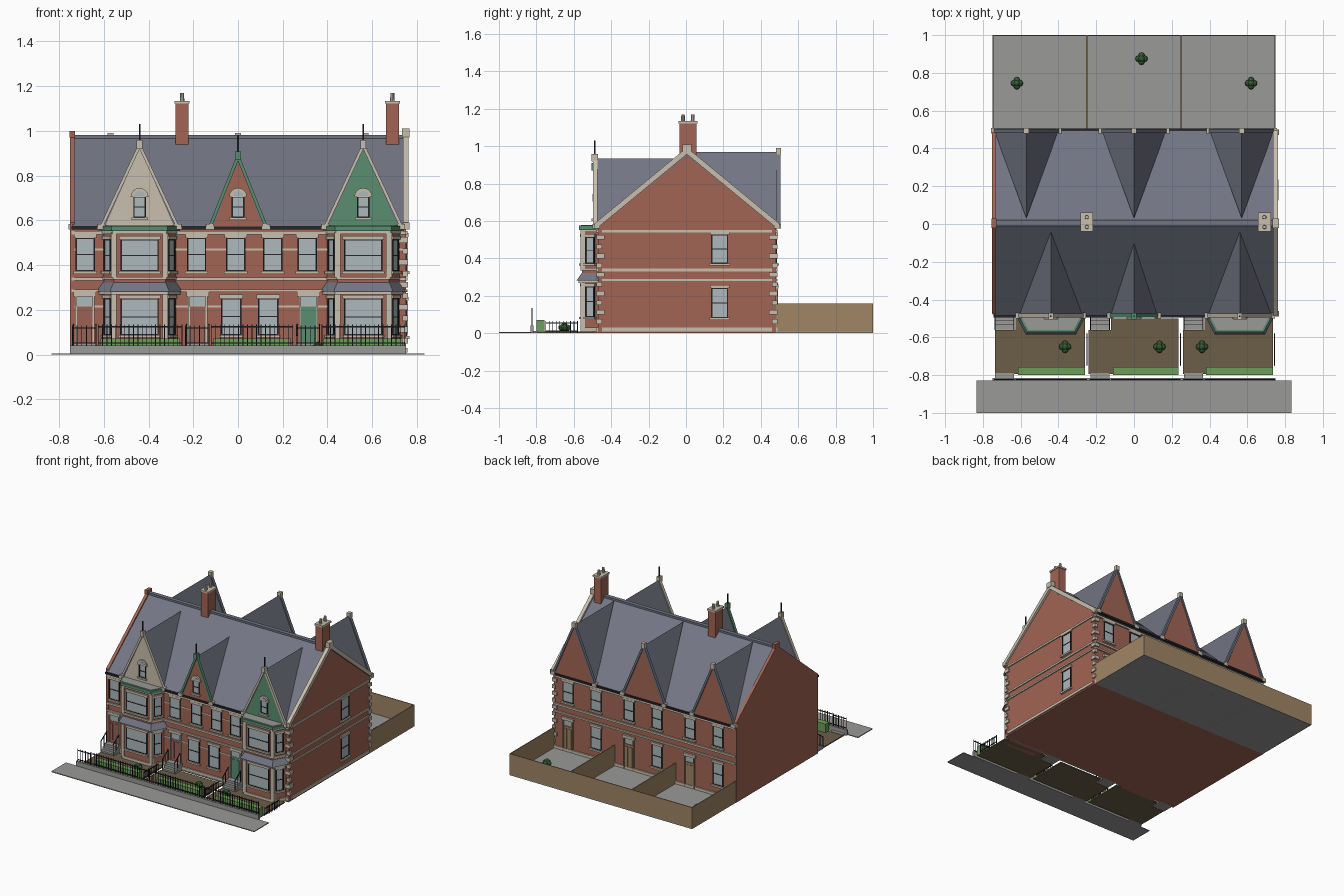
import bpy, bmesh, math
from mathutils import Matrix, Vector

if "Cube" in bpy.data.objects:
    bpy.data.objects.remove(bpy.data.objects["Cube"])

COL = dict(brick=(.36, .13, .09), stone=(.58, .52, .42), slate=(.17, .18, .23), glass=(.42, .48, .50),
           green=(.10, .27, .16), fence=(.35, .24, .13), soil=(.15, .11, .065), iron=(.02, .02, .025),
           hedge=(.15, .34, .10), leaf=(.04, .12, .04), pave=(.32, .32, .31), door=(.33, .12, .09))
parts = {}


def get(name, mat):
    return parts.setdefault((name, mat), bmesh.new())


def box(name, mat, x0, x1, y0, y1, z0, z1, M=Matrix()):
    m = M @ Matrix.Translation(((x0 + x1) / 2, (y0 + y1) / 2, (z0 + z1) / 2))
    bmesh.ops.create_cube(get(name, mat), size=1, matrix=m @ Matrix.Diagonal((x1 - x0, y1 - y0, z1 - z0, 1)))


def block(name, mat, c, s):
    box(name, mat, *[v for a, h in zip(c, s) for v in (a - h / 2, a + h / 2)])


def loft(name, mat, a, b):
    """Closed solid between two matching outlines."""
    bm = get(name, mat)
    va, vb = [bm.verts.new(p) for p in a], [bm.verts.new(p) for p in b]
    fs = [bm.faces.new(va), bm.faces.new(vb)]
    for i in range(len(a)):
        j = (i + 1) % len(a)
        fs.append(bm.faces.new((va[i], va[j], vb[j], vb[i])))
    bmesh.ops.recalc_face_normals(bm, faces=fs)


def bar(name, mat, p, q, w, h):
    p, q = Vector(p), Vector(q)
    m = Matrix.Translation((p + q) / 2) @ (q - p).to_track_quat('X', 'Z').to_matrix().to_4x4()
    bmesh.ops.create_cube(get(name, mat), size=1, matrix=m @ Matrix.Diagonal(((q - p).length, w, h, 1)))


def wall(x, y, ang):
    """Wall frame: local x runs along the wall, local -y points outwards."""
    return Matrix.Translation((x, y, 0)) @ Matrix.Rotation(ang, 4, 'Z')


FRONT, BACK, RIGHT = wall(0, -.47, 0), wall(0, .48, math.pi), wall(.75, 0, math.pi / 2)


def window(M, x, z0, z1, w, trim=True):
    h, zm = w / 2, (z0 + z1) / 2
    box('window_glass', 'glass', x - h, x + h, -.003, .004, z0, z1, M)
    for a in (x - h, x + h):
        box('window_frames', 'iron', a - .003, a + .003, -.007, .004, z0, z1, M)
    for z in (z0, zm, z1):
        box('window_frames', 'iron', x - h, x + h, -.006, .004, z - .0025, z + .0025, M)
    if trim:
        box('window_sills', 'stone', x - h - .012, x + h + .012, -.016, .004, z0 - .014, z0 - .002, M)
        box('window_lintels', 'stone', x - h - .01, x + h + .01, -.011, .004, z1 + .002, z1 + .018, M)


def door(M, x, z0, z1, w, mat):
    h = w / 2
    box('doors', mat, x - h, x + h, -.006, .004, z0, z1 - .045, M)
    for s in (-.5, .5):
        box('door_panels', mat, x + s * h - .011, x + s * h + .011, -.01, .004, z0 + .02, z1 - .06, M)
        box('door_jambs', 'stone' if z0 > .04 else mat, x + s * 2 * h - .004, x + s * 2 * h + .004, -.012, .004, z0, z1, M)
    box('door_transoms', 'glass', x - h, x + h, -.004, .004, z1 - .04, z1, M)
    box('door_lintels', 'stone', x - h - .012, x + h + .012, -.014, .004, z1, z1 + .02, M)


# main body, slate roof and end parapets
def gable_profile(x, e, eave, ridge, z0=0):
    return [(x, -.47 - e, z0), (x, .48 + e, z0), (x, .48 + e, eave), (x, .005, ridge), (x, -.47 - e, eave)]


loft('house_walls', 'brick', gable_profile(-.745, 0, .57, .95), gable_profile(.75, 0, .57, .95))
loft('main_roof', 'slate', gable_profile(-.74, .015, .572, .973, .56), gable_profile(.745, .015, .572, .973, .56))
loft('left_parapet', 'brick', gable_profile(-.752, .004, .59, .985), gable_profile(-.73, .004, .59, .985))
block('left_parapet_cap', 'brick', (-.741, .005, .985), (.026, .05, .03))
for y in (-.475, .485):
    bar('right_coping', 'stone', (.75, y, .58), (.75, .005, .975), .026, .028)
    block('right_kneelers', 'stone', (.752, y, .575), (.03, .03, .03))
    block('gutters', 'iron', (0, y * 1.025, .566), (1.49, .016, .014))
block('right_coping_cap', 'stone', (.75, .005, .99), (.034, .05, .04))
block('ridge_tiles', 'slate', (0, .005, .974), (1.47, .03, .014))

# stone string courses and corner quoins
for z, t in ((.02, .02), (.285, .012), (.338, .014), (.545, .014)):
    box('front_string_courses', 'stone', -.745, .75, -.01, .01, z - t / 2, z + t / 2, FRONT)
    box('rear_string_courses', 'stone', -.75, .745, -.01, .01, z - t / 2, z + t / 2, BACK)
    box('side_string_courses', 'stone', -.45, .46, -.008, .01, z - t / 2, z + t / 2, RIGHT)
for z in (.215, .47):
    box('front_thin_courses', 'stone', -.745, .75, -.003, .01, z - .004, z + .004, FRONT)
for i in range(10):
    d = .035 if i % 2 else .02
    for y0, y1 in ((-.478, -.47 + d), (.48 - d, .488)):
        box('corner_quoins', 'stone', .755 - d, .76, y0, y1, .05 + i * .05, .075 + i * .05)

# flat-wall windows and doors
for x in (-.683, -.185, -.01, .155, .31):
    window(FRONT, x, .375, .52, .08)
for x in (-.03, .135):
    window(FRONT, x, .09, .25, .085)
for z0, z1 in ((.375, .525), (.085, .24)):
    window(RIGHT, .18, z0, z1, .085)
for c in (-.5, 0, .5):
    for u in (-.13, .1):
        window(BACK, c + u, .375, .52, .08)
    window(BACK, c + .1, .09, .25, .08)
    door(BACK, c - .13, .012, .24, .075, 'fence')

# canted bays with skirt roofs
def bay_outline(cx, a, b, y, z):
    return [(cx - a, -.465, z), (cx - b, y, z), (cx + b, y, z), (cx + a, -.465, z)]


for cx in (-.44, .56):
    def ring(name, mat, g, z0, z1, g2=None):
        g2 = g if g2 is None else g2
        loft(name, mat, bay_outline(cx, .165 + g, .115 + g * .6, -.555 - g, z0),
             bay_outline(cx, .165 + g2, .115 + g2 * .6, -.555 - g2, z1))
    ring('bay_walls', 'brick', 0, 0, .56)
    ring('bay_plinth', 'stone', .008, .01, .03)
    ring('bay_skirt_soffit', 'stone', .02, .268, .282)
    ring('bay_skirt_roof', 'slate', .03, .282, .322, .002)
    ring('bay_mid_band', 'stone', .008, .335, .348)
    ring('bay_frieze', 'stone', .01, .54, .553)
    ring('bay_cornice', 'green', .018, .553, .575)
    ring('bay_flat_roof', 'pave', .006, .574, .578)
    for s in (-1, 1):
        for z0, z1 in ((.02, .27), (.345, .545)):
            block('bay_corner_posts', 'stone', (cx + s * .115, -.552, (z0 + z1) / 2), (.026, .022, z1 - z0))
    cants = [wall(cx - .14, -.5125, math.atan2(-.085, .05)), wall(cx + .14, -.5125, math.atan2(.085, .05))]
    for z0, z1 in ((.09, .248), (.375, .512)):
        window(wall(cx, -.555, 0), 0, z0, z1, .165)
        for M in cants:
            window(M, 0, z0, z1, .05)


# cross gables: roof wedge, face, raking trim, kneelers and finial
def cross_gable(cx, w, apex, y, yin, face, trim):
    s = -1 if y < 0 else 1
    bm = get('gable_roofs', 'slate')
    v = [bm.verts.new(p) for p in ((cx - w, y, .568), (cx + w, y, .568), (cx, y, apex), (cx, yin, apex))]
    fs = [bm.faces.new([v[i] for i in t]) for t in ((0, 1, 2), (0, 2, 3), (1, 2, 3), (0, 1, 3))]
    bmesh.ops.recalc_face_normals(bm, faces=fs)
    tri = lambda yy: [(cx - w + .01, yy, .56), (cx + w - .01, yy, .56), (cx, yy, apex - .01)]
    loft('gable_faces', face, tri(y - s * .02), tri(y + s * .004))
    for k in (-1, 1):
        bar('gable_trim', trim, (cx + k * w, y, .572), (cx, y, apex), .022, .014)
        block('gable_kneelers', 'stone', (cx + k * w, y, .572), (.034, .03, .026))
    return s


for cx, w, apex, yin, face, trim in ((-.44, .17, .935, -.025, 'stone', 'stone'), (0, .125, .885, -.075, 'brick', 'green'),
                                     (.56, .17, .935, -.025, 'green', 'stone')):
    cross_gable(cx, w, apex, -.485, yin, face, trim)
    fin = 'green' if cx == 0 else 'stone'
    block('gable_finial_blocks', fin, (cx, -.488, apex + .004), (.026, .034, .04))
    block('gable_spikes', 'iron', (cx, -.488, apex + .055), (.007, .007, .08))
    M = wall(cx, -.489, 0)
    window(M, 0, .615, .705, .05)
    arc = [(math.cos(i * math.pi / 8), math.sin(i * math.pi / 8)) for i in range(9)]
    loft('arched_window_heads', 'stone', [(cx + .04 * c, -.484, .705 + .04 * q) for c, q in arc],
         [(cx + .04 * c, -.499, .705 + .04 * q) for c, q in arc])
    loft('arched_window_tympana', 'glass', [(cx + .024 * c, -.484, .71 + .02 * q) for c, q in arc],
         [(cx + .024 * c, -.501, .71 + .02 * q) for c, q in arc])
for cx in (-.57, 0, .57):
    cross_gable(cx, .17, .97, .493, .03, 'brick', 'slate')
    block('rear_gable_caps', 'stone', (cx, .494, .973), (.028, .028, .034))

# chimneys with two pots
for x in (-.25, .69):
    block('chimney_stacks', 'brick', (x, .01, 1.02), (.058, .09, .22))
    block('chimney_caps', 'stone', (x, .01, 1.128), (.068, .102, .012))
    for y in (-.016, .036):
        bmesh.ops.create_cone(get('chimney_pots', 'stone'), cap_ends=True, segments=10, radius1=.011, radius2=.009,
                              depth=.04, matrix=Matrix.Translation((x, y, 1.15)))

# grounds: yard slab, pavement, gardens, fences
box('yard_slab', 'pave', -.75, .75, -.48, 1, 0, .008)
box('pavement', 'pave', -.833, .833, -1, -.828, 0, .006)
box('front_low_wall', 'pave', -.75, .75, -.832, -.815, 0, .04)
box('back_fence', 'fence', -.75, .75, .994, 1, 0, .16)
for x in (-.747, -.25, .25, .747):
    box('side_fences', 'fence', x - .003, x + .003, .48, 1, 0, .16)


# railings, steps, hedges, front doors and shrubs
def railing(p, q, z0, z1):
    p, q = Vector(p), Vector(q)
    n = max(2, round((q - p).length / .02))
    for i in range(n + 1):
        c = p.lerp(q, i / n)
        block('railing_bars', 'iron', (c.x, c.y, (z0 + z1) / 2), (.0035, .0035, z1 - z0))
    for z in (z0 + .012, z1 - .01):
        bar('railing_rails', 'iron', (*p, z), (*q, z), .005, .005)


for x0, x1, dx, hx, mat in ((-.735, -.26, -.685, -.615, 'door'), (-.24, .235, -.18, -.11, 'door'), (.26, .735, .315, .38, 'green')):
    box('garden_soil', 'soil', x0, x1, -.795, -.56, 0, .008)
    box('garden_soil', 'soil', dx + .058, x1, -.56, -.5, 0, .008)
    box('hedges', 'hedge', hx, x1, -.8, -.757, .008, .072)
    box('gate_thresholds', 'pave', dx - .05, dx + .05, -.82, -.79, 0, .012)
    for i in range(3):
        box('door_steps', 'pave', dx - .053, dx + .053, -.558 + i * .022, -.47, i * .018, (i + 1) * .018)
    for s in (-.05, .05):
        bar('step_handrails', 'iron', (dx + s, -.56, .085), (dx + s, -.49, .135), .005, .005)
        for y, z in ((-.556, .085), (-.524, .11), (-.492, .132)):
            box('step_balusters', 'iron', dx + s - .002, dx + s + .002, y - .002, y + .002, 0, z)
    door(FRONT, dx, .055, .26, .078, mat)
    railing((dx + .06, -.823), (x1 + .01, -.823), .04, .135)
    railing((dx - .055, -.823), (dx + .05, -.823), .04, .13)
    railing((x1 + .01, -.75), (x1 + .01, -.58), 0, .065)
for x, y in ((-.365, -.65), (.135, -.65), (.36, -.65), (-.62, .745), (.04, .875), (.62, .745)):
    for dx, dy, dz in ((.016, 0, 0), (-.016, 0, 0), (0, .016, 0), (0, -.016, 0), (0, 0, .012)):
        bmesh.ops.create_icosphere(get('shrubs', 'leaf'), subdivisions=2, radius=.017,
                                   matrix=Matrix.Translation((x + dx, y + dy, .03 + dz)))
    block('shrub_stems', 'soil', (x, y, .012), (.008, .008, .024))

# turn the collected parts into objects
mats = {}
for k, c in COL.items():
    mats[k] = bpy.data.materials.new(k)
    mats[k].diffuse_color = (*c, 1)
for (name, mat), bm in parts.items():
    me = bpy.data.meshes.new(name)
    bm.to_mesh(me)
    bm.free()
    me.materials.append(mats[mat])
    bpy.context.collection.objects.link(bpy.data.objects.new(name, me))

for m in bpy.data.materials:
    if m.users and not m.is_grease_pencil:
        m.use_nodes = True
        m.node_tree.nodes["Principled BSDF"].inputs["Base Color"].default_value = m.diffuse_color
